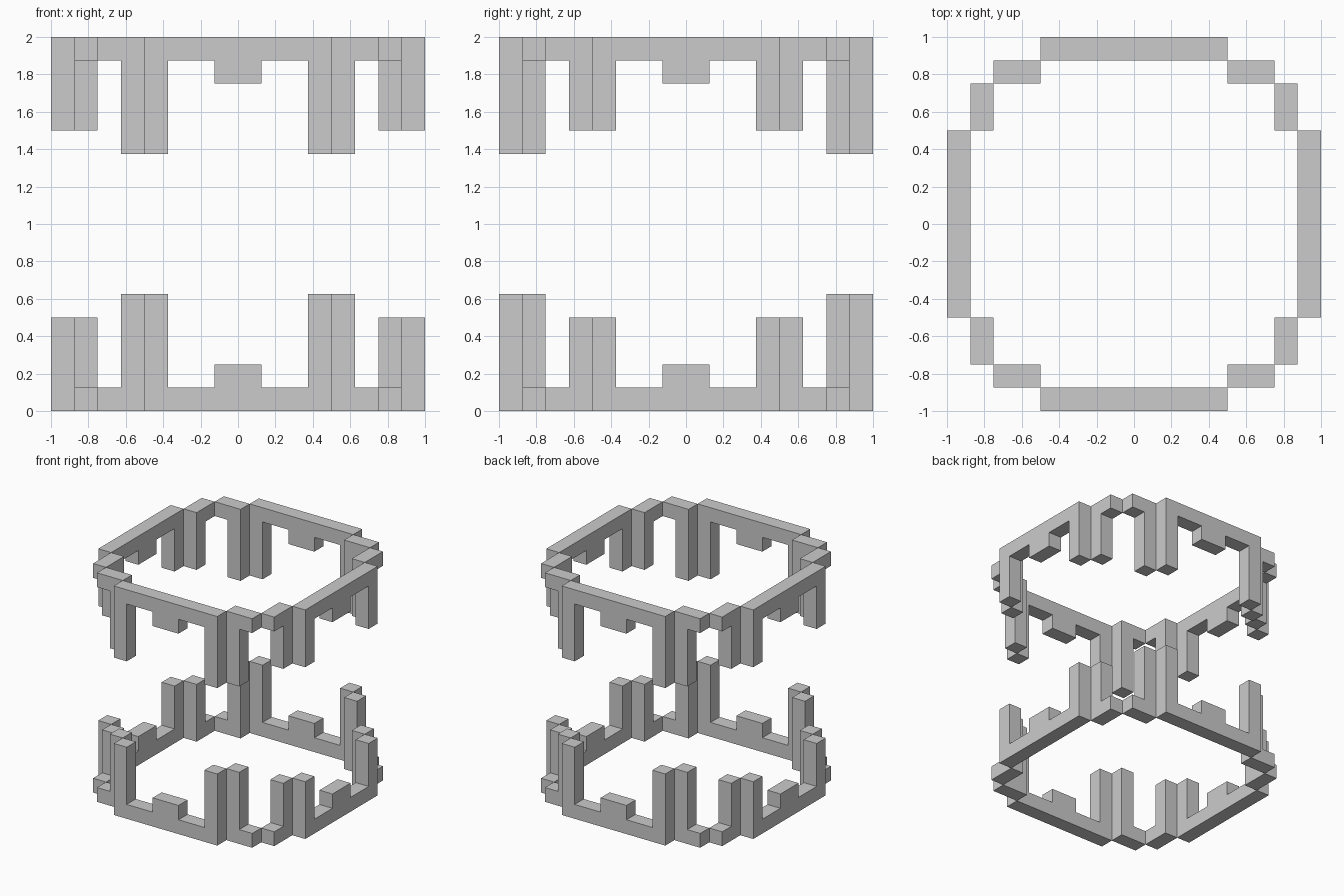
import bpy, bmesh
from mathutils import Vector

if "Cube" in bpy.data.objects:
    bpy.data.objects.remove(bpy.data.objects["Cube"])

U = 0.125  # one grid cell


def slab(name, outline, near, far, along, mirror):
    """Extrude an (along, height) outline from near to far, then mirror about the model centre."""
    def point(a, h, d):
        return Vector((a, d, h - 8) if along == 'X' else (d, a, h - 8)) * U

    bm = bmesh.new()
    face = bm.faces.new([bm.verts.new(point(a, h, near)) for a, h in outline])
    ext = bmesh.ops.extrude_face_region(bm, geom=[face])
    verts = [v for v in ext['geom'] if isinstance(v, bmesh.types.BMVert)]
    bmesh.ops.translate(bm, verts=verts, vec=point(0, 8, far) - point(0, 8, near))
    bmesh.ops.recalc_face_normals(bm, faces=bm.faces)
    mesh = bpy.data.meshes.new(name)
    bm.to_mesh(mesh)
    bm.free()
    ob = bpy.data.objects.new(name, mesh)
    ob.location.z = 1
    bpy.context.collection.objects.link(ob)
    mod = ob.modifiers.new("Mirror", 'MIRROR')
    mod.use_axis = [axis in mirror for axis in 'XYZ']
    mod.use_mirror_merge = False


def wall(post):
    """Long bar with a post at each end and a low block in the middle."""
    half = [(4, 0), (4, post), (3, post), (3, 1), (1, 1), (1, 2)]
    return half + [(-a, h) for a, h in reversed(half)]


def corner(post):
    """Short bar with one post."""
    return [(4, 0), (6, 0), (6, 1), (5, 1), (5, post), (4, post)]


# Front and back: taller posts
slab("front_back_walls", wall(5), -8, -7, 'X', 'YZ')
slab("front_back_corner_steps", corner(5), -7, -6, 'X', 'XYZ')

# Left and right: shorter posts
slab("side_walls", wall(4), 7, 8, 'Y', 'XZ')
slab("side_corner_steps", corner(4), 6, 7, 'Y', 'XYZ')
